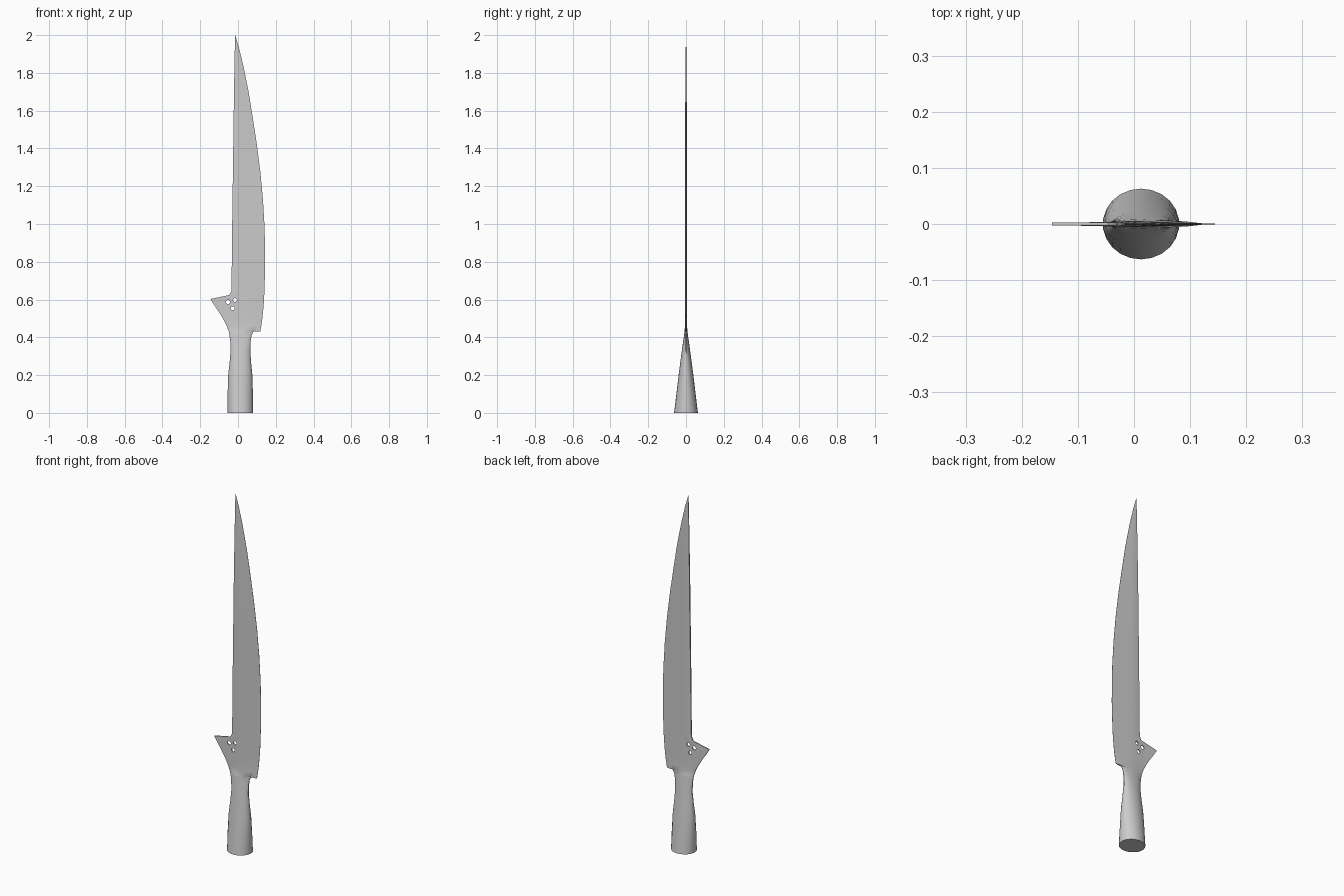
import bpy, bmesh, math

if "Cube" in bpy.data.objects:
    bpy.data.objects.remove(bpy.data.objects["Cube"])

N = 11  # columns across each side of the ring

# stations: z, left x, right x, round half depth, blade blend (0 = round socket, 1 = flat blade)
STATIONS = [
    (0.00, -0.055, 0.080, 0.063, 0), (0.10, -0.055, 0.079, 0.051, 0),
    (0.20, -0.052, 0.076, 0.039, 0), (0.27, -0.044, 0.069, 0.030, 0),
    (0.33, -0.039, 0.065, 0.022, 0), (0.38, -0.041, 0.067, 0.016, 0.1),
    (0.41, -0.045, 0.072, 0.012, 0.2), (0.430, -0.049, 0.082, 0.010, 0.4),
    (0.432, -0.0495, 0.118, 0.010, 0.5), (0.46, -0.060, 0.123, 0.008, 0.7),
    (0.50, -0.080, 0.129, 0.006, 0.9), (0.54, -0.105, 0.133, 0.005, 1),
    (0.575, -0.129, 0.136, 0.005, 1), (0.603, -0.146, 0.138, 0.005, 1),
    (0.624, -0.046, 0.139, 0.005, 1), (0.645, -0.035, 0.140, 0.005, 1),
    (0.78, -0.033, 0.144, 0.005, 1), (0.98, -0.031, 0.141, 0.005, 1),
    (1.13, -0.029, 0.132, 0.005, 1), (1.27, -0.027, 0.119, 0.005, 1),
    (1.42, -0.025, 0.100, 0.005, 1), (1.57, -0.023, 0.077, 0.005, 1),
    (1.70, -0.021, 0.056, 0.005, 1), (1.83, -0.019, 0.030, 0.005, 1),
    (1.93, -0.017, 0.006, 0.005, 1), (2.00, -0.016, -0.0145, 0.005, 1),
]


def blade_half(x, xr, z):
    """Half thickness: flat wing, ridge near the spine, thin cutting edge."""
    ridge = min(0.0, (xr - 0.03) * 0.5)
    if x < -0.04:
        h = 0.0027
    elif x < ridge:
        h = 0.0027 + 0.0028 * (x + 0.04) / (ridge + 0.04)
    else:
        h = 0.0005 + 0.005 * (xr - x) / max(xr - ridge, 1e-4)
    return h * min(1.0, 0.15 + (2.0 - z) / 0.6)


def ring(z, xl, xr, d, s):
    c, r = (xl + xr) / 2, (xr - xl) / 2
    k = math.cos(0.5 * math.pi / N)
    front, back = [], []
    for i in range(N):
        t = (i + 0.5) / N * math.pi
        x = c - r * math.cos(t) / k
        y = (1 - s) * d * math.sin(t) + s * blade_half(x, xr, z)
        front.append((x, -y, z))
        back.append((x, y, z))
    return front + back[::-1]


# socket, blade and wing as one continuous loft
bm = bmesh.new()
rows = [[bm.verts.new(p) for p in ring(*st)] for st in STATIONS]
for a, b in zip(rows, rows[1:]):
    for i in range(2 * N):
        j = (i + 1) % (2 * N)
        bm.faces.new((a[i], a[j], b[j], b[i]))
bm.faces.new(rows[0][::-1])
bm.faces.new(rows[-1])
bmesh.ops.recalc_face_normals(bm, faces=bm.faces)
mesh = bpy.data.meshes.new("polearm_blade")
bm.to_mesh(mesh)
bm.free()
blade = bpy.data.objects.new("polearm_blade", mesh)
bpy.context.collection.objects.link(blade)

# three round holes through the wing
for x, z in ((-0.053, 0.587), (-0.016, 0.597), (-0.028, 0.554)):
    bpy.ops.mesh.primitive_cylinder_add(vertices=14, radius=0.0105, depth=0.1,
                                        location=(x, 0, z), rotation=(math.pi / 2, 0, 0))
    cutter = bpy.context.object
    cutter.name = "hole_cutter"
    cutter.hide_render = True
    bpy.context.view_layer.objects.active = blade
    mod = blade.modifiers.new("hole", 'BOOLEAN')
    mod.operation = 'DIFFERENCE'
    mod.solver = 'EXACT'
    mod.object = cutter
    bpy.ops.object.modifier_apply(modifier=mod.name)
    bpy.data.objects.remove(cutter)

bpy.ops.object.select_all(action='DESELECT')
blade.select_set(True)
bpy.context.view_layer.objects.active = blade
bpy.ops.object.shade_smooth_by_angle(angle=math.radians(30))
